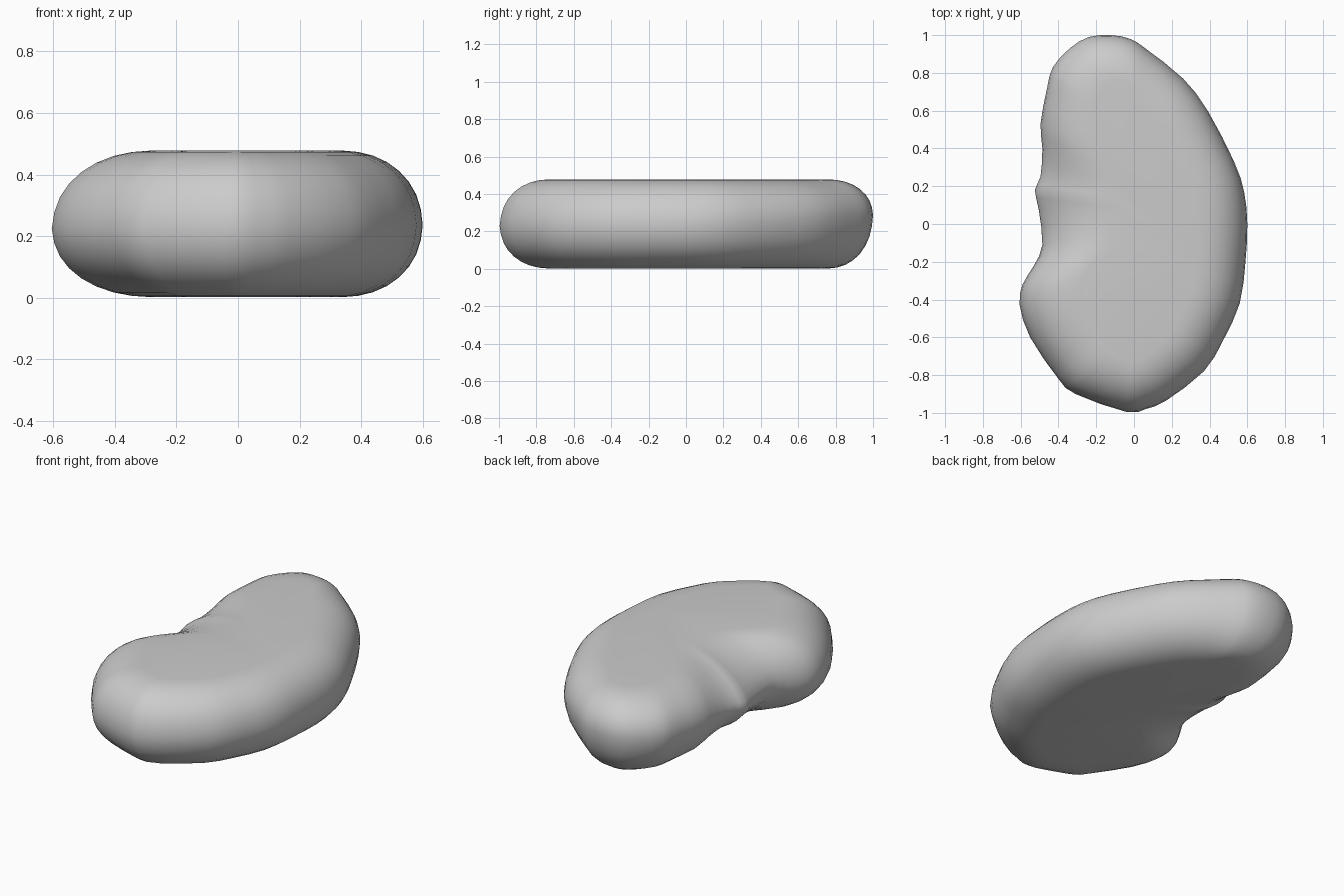
import bpy, bmesh, math
from mathutils import Vector

if "Cube" in bpy.data.objects:
    bpy.data.objects.remove(bpy.data.objects["Cube"])

# Kidney-shaped outline seen from above, counter-clockwise
OUTLINE = [(0.60, 0.0), (0.583, 0.17), (0.53, 0.33), (0.39, 0.60), (0.26, 0.77),
           (0.06, 0.93), (-0.02, 0.98), (-0.12, 1.0), (-0.24, 0.99), (-0.34, 0.93),
           (-0.43, 0.83), (-0.46, 0.72), (-0.495, 0.53), (-0.485, 0.40), (-0.495, 0.25),
           (-0.525, 0.18), (-0.505, 0.08), (-0.485, -0.11), (-0.53, -0.22), (-0.59, -0.32),
           (-0.605, -0.43), (-0.55, -0.60), (-0.40, -0.82), (-0.31, -0.90), (-0.04, -0.995),
           (0.06, -0.98), (0.17, -0.935), (0.37, -0.78), (0.47, -0.62), (0.56, -0.42), (0.59, -0.20)]
TOP, BOTTOM = 0.478, 0.002
STEPS = 8


def densify(pts):
    """Insert a Catmull-Rom midpoint between neighbouring points."""
    out, n = [], len(pts)
    for i in range(n):
        a, b, c, d = (Vector(pts[(i + k) % n]) for k in (-1, 0, 1, 2))
        out += [b, (9 * (b + c) - a - d) / 16]
    return out


def place(p, s, side):
    """Point on the rounded rim: s = 0 at the outline, 1 on the flat face."""
    left = min(1, max(0, (0.1 - p.x) / 0.5)) * (1 - abs(p.y) ** 3)
    dent = math.exp(-((p.y - 0.12) / 0.28) ** 2) if p.x < 0 else 0
    width = 0.26 + 0.08 * left + 0.06 * dent
    power = 2.1 - 0.5 * dent
    q = 1 - math.cos(s * math.pi / 2)
    height = (1 - (1 - q) ** power) ** (1 / power)
    inward = (Vector((0, p.y * 0.6)) - p).normalized()
    xy = p + inward * width * q
    mid = 0.23 + 0.06 * max(p.y, 0) + 0.01 * p.x
    end = TOP if side > 0 else BOTTOM
    return (xy.x, xy.y, mid + (end - mid) * height)


# Bean body: rings from the bottom face, around the rim, to the top face
bm = bmesh.new()
pts = densify(OUTLINE)
rings = []
for k in range(-STEPS, STEPS + 1):
    rings.append([bm.verts.new(place(p, abs(k) / STEPS, k)) for p in pts])
n = len(pts)
for lo, hi in zip(rings, rings[1:]):
    for i in range(n):
        j = (i + 1) % n
        bm.faces.new((lo[i], lo[j], hi[j], hi[i]))
bm.faces.new(rings[-1])
bm.faces.new(rings[0][::-1])
# Relax the rim a little so the surface flows softly
inner = [v for r in rings[1:STEPS] + rings[STEPS + 1:-1] for v in r]
bmesh.ops.smooth_vert(bm, verts=inner, factor=0.3, use_axis_x=True, use_axis_y=True, use_axis_z=True)
bmesh.ops.recalc_face_normals(bm, faces=bm.faces)

mesh = bpy.data.meshes.new("bean")
bm.to_mesh(mesh)
bm.free()
bean = bpy.data.objects.new("bean", mesh)
bpy.context.collection.objects.link(bean)
bpy.context.view_layer.objects.active = bean
bean.select_set(True)
bpy.ops.object.shade_smooth_by_angle(angle=math.radians(50))
